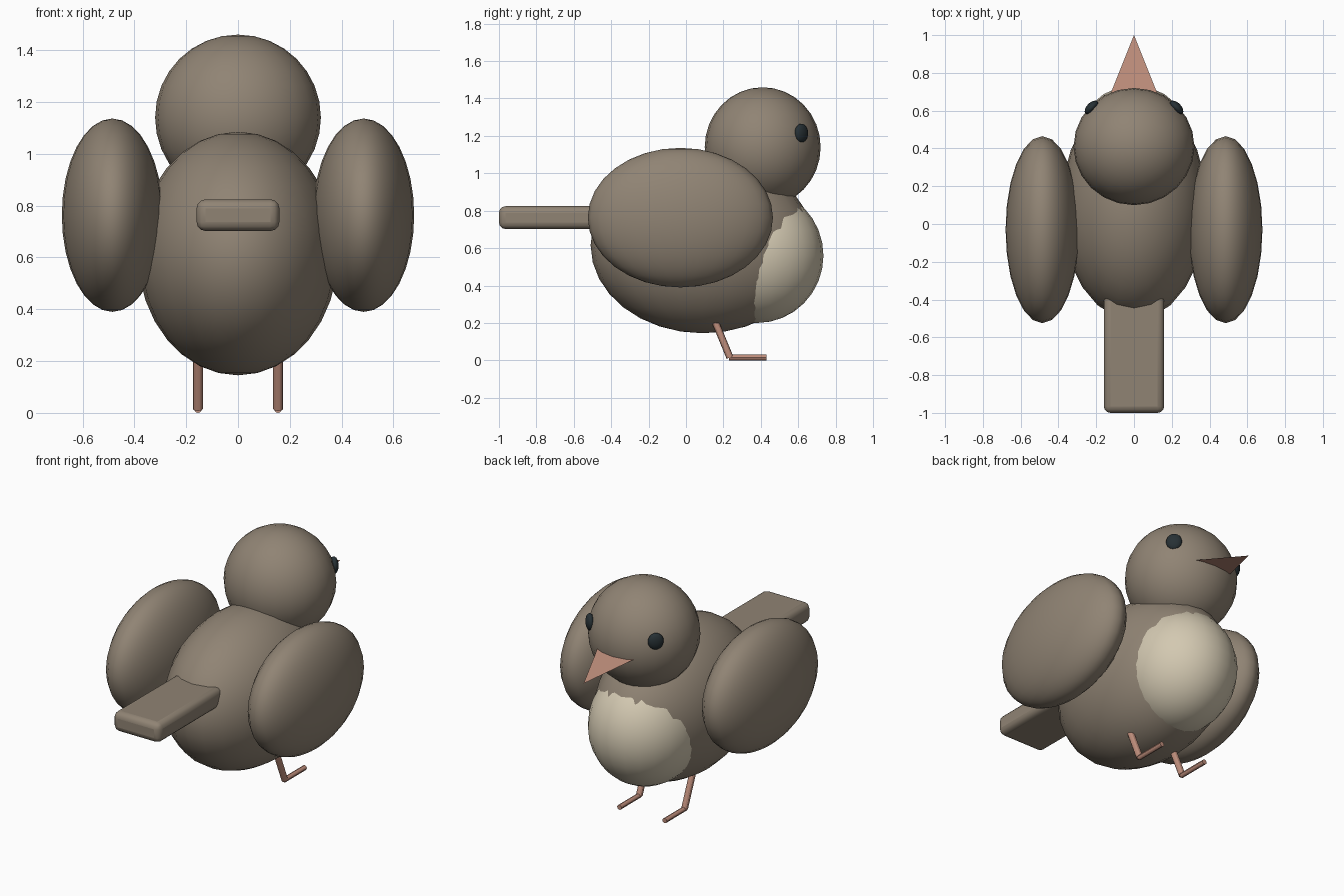
import bpy
from math import pi
from mathutils import Vector

if "Cube" in bpy.data.objects:
    bpy.data.objects.remove(bpy.data.objects["Cube"])


def material(name, rgb):
    m = bpy.data.materials.new(name)
    m.diffuse_color = (*rgb, 1)
    m.use_nodes = True
    m.node_tree.nodes["Principled BSDF"].inputs["Base Color"].default_value = m.diffuse_color
    return m


BROWN = material("brown_feathers", (0.28, 0.23, 0.175))
CREAM = material("cream_feathers", (0.65, 0.58, 0.44))
PINK = material("pink_skin", (0.52, 0.27, 0.20))
DARK = material("dark_eye", (0.02, 0.03, 0.035))


def finish(name, mat, smooth=True):
    ob = bpy.context.object
    ob.name = name
    ob.data.materials.append(mat)
    if smooth:
        bpy.ops.object.shade_smooth()
    return ob


def ellipsoid(name, centre, radii, mat, turn=0, segments=24, rings=16):
    bpy.ops.mesh.primitive_uv_sphere_add(segments=segments, ring_count=rings,
                                         radius=1, location=centre, rotation=(0, 0, turn))
    bpy.context.object.scale = radii
    return finish(name, mat)


def rod(name, a, b, radius, mat):
    a, b = Vector(a), Vector(b)
    d = b - a
    bpy.ops.mesh.primitive_cylinder_add(vertices=12, radius=radius, depth=d.length,
                                        location=(a + b) / 2,
                                        rotation=d.to_track_quat('Z', 'Y').to_euler())
    ob = finish(name, mat, False)
    bpy.ops.object.shade_smooth_by_angle()
    return ob


# Body, breast and head
ellipsoid("body", (0, 0.09, 0.615), (0.387, 0.60, 0.47), BROWN)
ellipsoid("breast", (0, 0.38, 0.56), (0.322, 0.355, 0.36), CREAM)
ellipsoid("head", (0, 0.41, 1.14), (0.32, 0.31, 0.32), BROWN)

# Tail: rounded slab
bpy.ops.mesh.primitive_cube_add(size=1, location=(0, -0.65, 0.763))
tail = bpy.context.object
tail.scale = (0.32, 0.70, 0.122)
bpy.ops.object.transform_apply(location=False, rotation=False, scale=True)
bevel = tail.modifiers.new("bevel", 'BEVEL')
bevel.width = 0.035
bevel.segments = 3
finish("tail", BROWN, False)
bpy.ops.object.shade_smooth_by_angle()

# Beak: flat triangle sloping down to the tip
mesh = bpy.data.meshes.new("beak")
mesh.from_pydata([(-0.14, 0.65, 1.11), (0.14, 0.65, 1.11), (0, 1.0, 1.04)], [], [(0, 1, 2)])
mesh.materials.append(PINK)
bpy.context.collection.objects.link(bpy.data.objects.new("beak", mesh))

# Paired parts
for side, s in (("right", 1), ("left", -1)):
    ellipsoid(side + "_wing", (s * 0.485, -0.03, 0.763), (0.195, 0.495, 0.373), BROWN)
    ellipsoid(side + "_eye", (s * 0.225, 0.617, 1.215), (0.025, 0.045, 0.05), DARK,
              turn=s * pi / 4, segments=16, rings=10)
    x = s * 0.155
    rod(side + "_leg", (x, 0.14, 0.245), (x, 0.235, 0.015), 0.019, PINK)
    rod(side + "_foot", (x, 0.23, 0.015), (x, 0.43, 0.015), 0.015, PINK)
